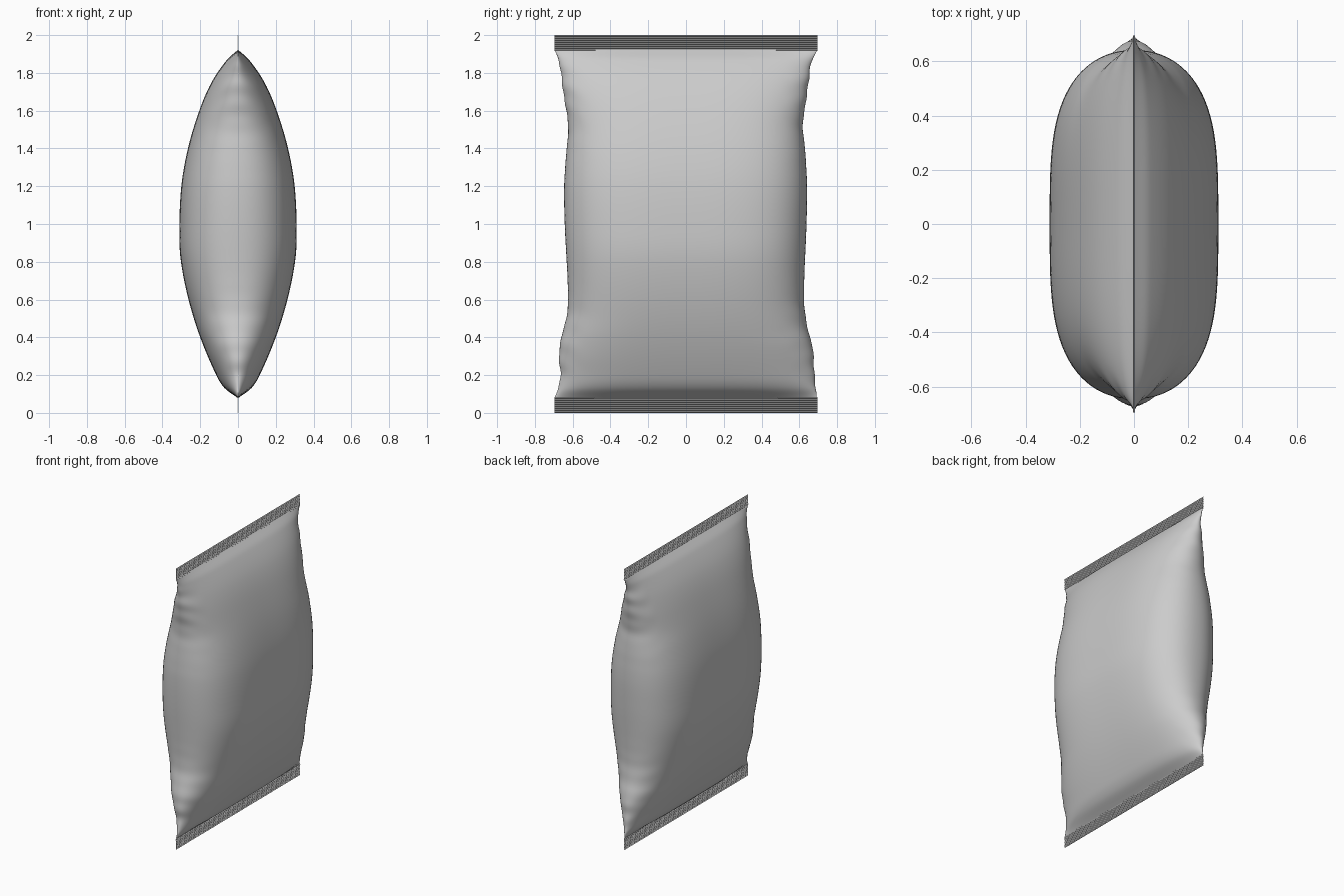
import bpy, bmesh, math

if "Cube" in bpy.data.objects:
    bpy.data.objects.remove(bpy.data.objects["Cube"])

foil = bpy.data.materials.new("grey foil")
foil.diffuse_color = (0.6, 0.6, 0.6, 1)
foil.use_nodes = True
foil.node_tree.nodes["Principled BSDF"].inputs["Base Color"].default_value = foil.diffuse_color


def curve(points, z):
    """Smooth interpolation through (z, value) points."""
    n = len(points)

    def slope(i):
        a, b = points[max(i - 1, 0)], points[min(i + 1, n - 1)]
        return (b[1] - a[1]) / (b[0] - a[0])
    z = min(max(z, points[0][0]), points[-1][0])
    i = next(k for k in range(n - 1) if z <= points[k + 1][0])
    (z0, v0), (z1, v1) = points[i], points[i + 1]
    h = z1 - z0
    t = (z - z0) / h
    return ((2*t**3 - 3*t*t + 1) * v0 + (t**3 - 2*t*t + t) * h * slope(i)
            + (3*t*t - 2*t**3) * v1 + (t**3 - t*t) * h * slope(i + 1))


def make_object(name, bm, angle):
    bmesh.ops.recalc_face_normals(bm, faces=bm.faces)
    mesh = bpy.data.meshes.new(name)
    bm.to_mesh(mesh)
    bm.free()
    mesh.materials.append(foil)
    ob = bpy.data.objects.new(name, mesh)
    bpy.context.collection.objects.link(ob)
    bpy.ops.object.select_all(action='DESELECT')
    ob.select_set(True)
    bpy.context.view_layer.objects.active = ob
    bpy.ops.object.shade_smooth_by_angle(angle=math.radians(angle))
    return ob


def loft(name, rings, angle, cap=False):
    """Skin a stack of closed rings."""
    bm = bmesh.new()
    rows = [[bm.verts.new(p) for p in ring] for ring in rings]
    n = len(rows[0])
    for a, b in zip(rows, rows[1:]):
        for i in range(n):
            j = (i + 1) % n
            bm.faces.new((a[i], a[j], b[j], b[i]))
    if cap:
        bm.faces.new(rows[0])
        bm.faces.new(rows[-1])
    return make_object(name, bm, angle)


# Profiles: half depth along x, and half widths on each side along y
DEPTH = [(.08, .003), (.13, .07), (.2, .115), (.4, .2), (.6, .262), (.8, .302),
         (.95, .311), (1.2, .3), (1.4, .265), (1.6, .205), (1.75, .14),
         (1.87, .058), (1.92, .003)]
RIGHT = [(.08, .692), (.2, .68), (.35, .67), (.44, .645), (.6, .625), (1, .638),
         (1.2, .641), (1.4, .63), (1.52, .618), (1.65, .635), (1.76, .65),
         (1.86, .665), (1.92, .695)]
LEFT = [(.08, .695), (.18, .665), (.3, .672), (.4, .66), (.52, .63), (.65, .625),
        (1, .642), (1.2, .645), (1.35, .636), (1.52, .624), (1.7, .65),
        (1.85, .67), (1.92, .695)]

# Puffed pouch body with a soft side edge and small corner wrinkles
ROWS, AROUND = 110, 112
rings = []
for r in range(ROWS + 1):
    s = r / ROWS
    z = .08 + 1.84 * (s - .06 * math.sin(2 * math.pi * s))
    d = curve(DEPTH, z)
    corner = min(1, abs(z - 1) / .92) ** 3
    fade = math.sin(math.pi * s) ** .5
    ring = []
    for k in range(AROUND):
        t = 2 * math.pi * k / AROUND
        u = math.cos(t)
        w = curve(RIGHT if u > 0 else LEFT, z)
        x = d * max(0, 1 - abs(u) ** 3.5) ** (.46 + .08 * corner)
        edge = max(0, abs(u) - .82) / .18
        x *= 1 + .1 * edge * corner * fade * math.sin(46 * z + 9 * u)
        y = u * w + .006 * u * edge * corner * fade * math.sin(60 * z + 2 * u)
        ring.append((math.copysign(x, math.sin(t)), y, z))
    rings.append(ring)
loft("pouch_body", rings, 60)


# Thin crimped seal strips, ridged horizontally
def seal(name, z0, z1):
    strips = 16
    rings = []
    for i in range(strips + 1):
        z = z0 + (z1 - z0) * i / strips
        off = .0025 * (1 if i % 2 else -1)
        a, b = off - .0015, off + .0015
        rings.append([(a, -.695, z), (b, -.695, z), (b, .695, z), (a, .695, z)])
    loft(name, rings, 30, cap=True)


seal("bottom_seal", 0, .084)
seal("top_seal", 1.916, 2)
